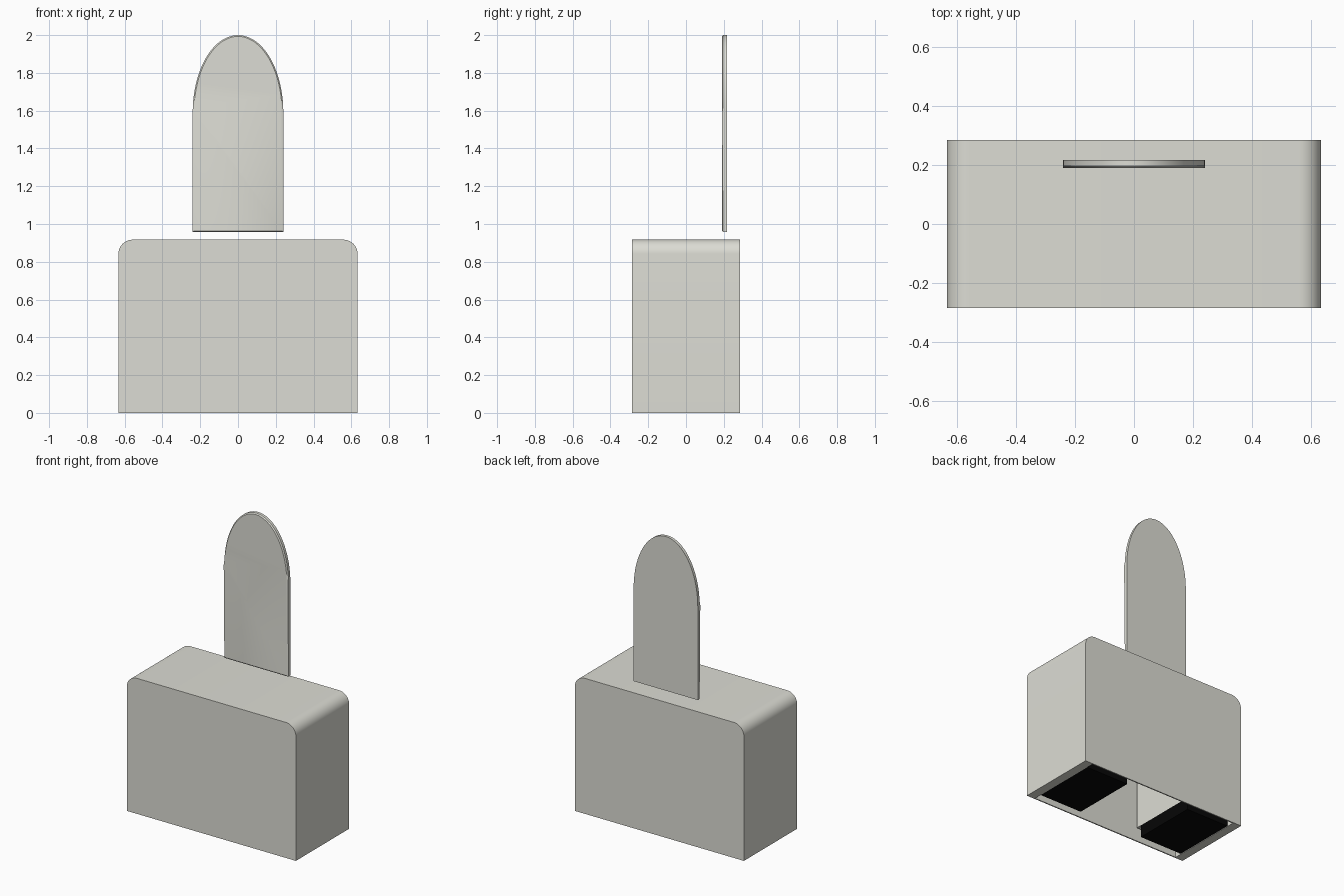
import bpy, bmesh
from math import sin, cos, pi

cube = bpy.data.objects.get("Cube")
if cube:
    bpy.data.objects.remove(cube, do_unlink=True)


def material(name, rgb):
    m = bpy.data.materials.new(name)
    m.use_nodes = True
    m.diffuse_color = (*rgb, 1)
    m.node_tree.nodes["Principled BSDF"].inputs["Base Color"].default_value = (*rgb, 1)
    return m


stone = material("warm_light_grey", (0.72, 0.72, 0.66))
black = material("black", (0.002, 0.002, 0.002))


def finish(bm, name, mat):
    bmesh.ops.recalc_face_normals(bm, faces=bm.faces)
    mesh = bpy.data.meshes.new(name)
    bm.to_mesh(mesh)
    bm.free()
    mesh.materials.append(mat)
    ob = bpy.data.objects.new(name, mesh)
    bpy.context.collection.objects.link(ob)
    return ob


def prism(name, outline, y0, y1, mat, chamfer=0):
    """Extrude an (x, z) outline from y0 to y1, optionally chamfering the front rim."""
    bm = bmesh.new()
    front = bm.faces.new([bm.verts.new((x, y0, z)) for x, z in outline])
    ext = bmesh.ops.extrude_face_region(bm, geom=[front], use_keep_orig=True)
    for v in ext["geom"]:
        if isinstance(v, bmesh.types.BMVert):
            v.co.y = y1
    if chamfer:
        rim = [e for e in bm.edges if all(abs(v.co.y - y0) < 1e-5 for v in e.verts)]
        bmesh.ops.bevel(bm, geom=rim, offset=chamfer, segments=1, affect='EDGES')
    return finish(bm, name, mat)


def box(name, x0, x1, y, z0, z1, mat):
    return prism(name, [(x0, z0), (x1, z0), (x1, z1), (x0, z1)], -y, y, mat)


def arc(cx, cz, rx, rz, start, end, steps):
    angles = [start + (end - start) * i / steps for i in range(steps + 1)]
    return [(cx + rx * cos(a), cz + rz * sin(a)) for a in angles]


def smooth(ob):
    bpy.ops.object.select_all(action='DESELECT')
    ob.select_set(True)
    bpy.context.view_layer.objects.active = ob
    bpy.ops.object.shade_smooth_by_angle(angle=pi / 6)


# Housing: block with rounded upper corners, hollow from below
W, D, H, R = 0.633, 0.285, 0.917, 0.075
outline = [(-W, 0), (W, 0)]
outline += arc(W - R, H - R, R, R, 0, pi / 2, 10)
outline += arc(R - W, H - R, R, R, pi / 2, pi, 10)
housing = prism("housing", outline, -D, D, stone)
cutter = box("housing_cavity_cutter", -0.572, 0.572, D - 0.008, -0.1, 0.85, stone)
cutter.hide_render = True
cutter.hide_viewport = True
cut = housing.modifiers.new("cavity", 'BOOLEAN')
cut.object = cutter
cut.solver = 'EXACT'
bpy.context.view_layer.update()
bpy.context.view_layer.objects.active = housing
bpy.ops.object.modifier_apply(modifier=cut.name)
bpy.data.objects.remove(cutter, do_unlink=True)
smooth(housing)

# Inner supports with black feet, one on each side
for side, sx in (("left", 1), ("right", -1)):
    x0, x1 = sorted((sx * 0.245, sx * 0.57))
    box(side + "_support", x0, x1, 0.265, 0.085, 0.86, stone)
    box(side + "_foot", x0, x1, 0.226, 0.002, 0.085, black)

# Upright arched panel hovering above the rear of the housing
arch = [(-0.24, 0.957), (0.24, 0.957)] + arc(0, 1.59, 0.24, 0.41, 0, pi, 40)
smooth(prism("arched_panel", arch, 0.19, 0.217, stone, chamfer=0.007))
